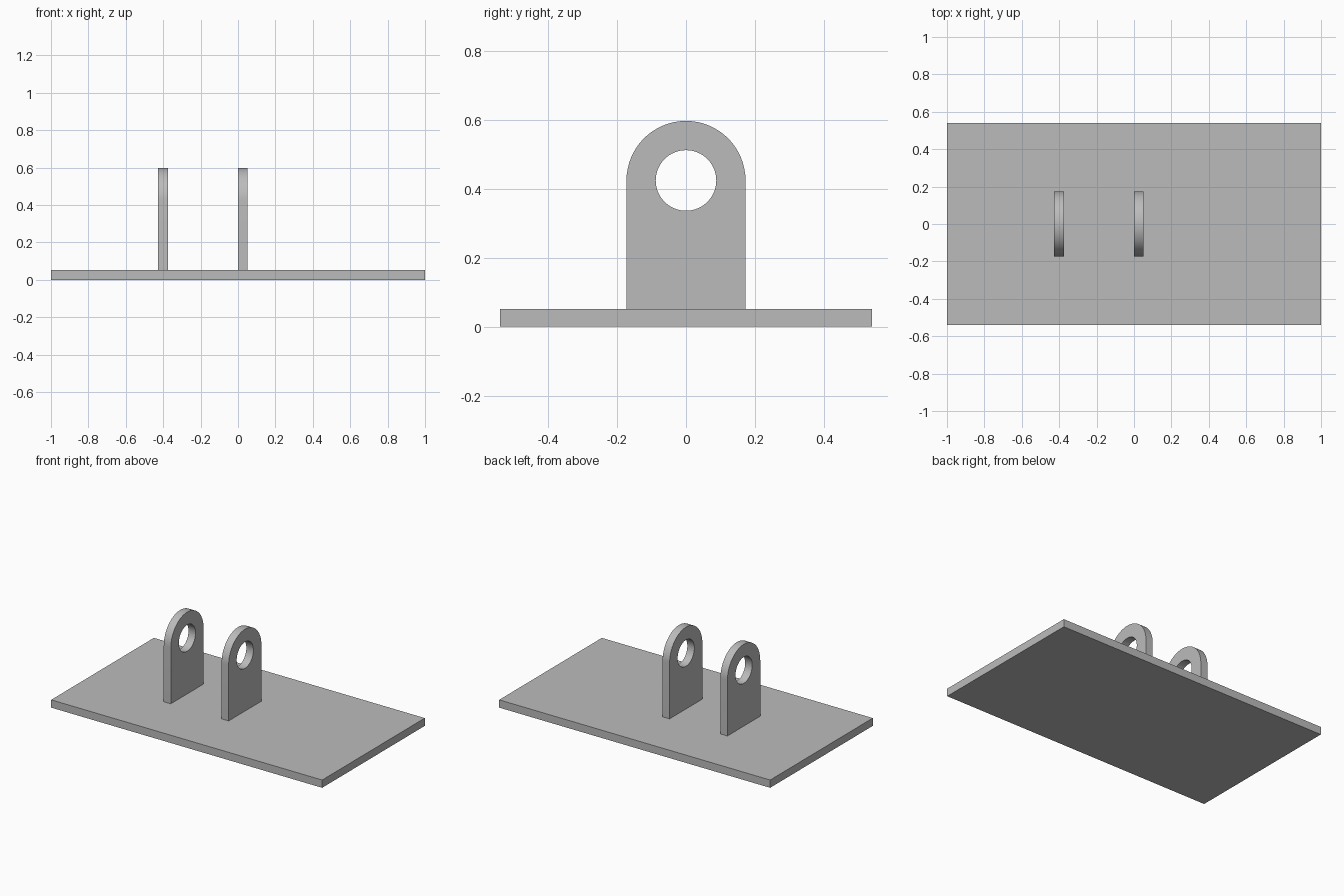
import bpy
import bmesh
from math import pi, sin, cos, radians
from mathutils import Matrix

BASE_W, BASE_D, THICK = 2.0, 1.082, 0.052
LUG_R, HOLE_R, EYE_Z = 0.173, 0.088, 0.425
SEGMENTS = 64

if "Cube" in bpy.data.objects:
    bpy.data.objects.remove(bpy.data.objects["Cube"])

# Single grey metal
metal = bpy.data.materials.new("grey_metal")
metal.use_nodes = True
grey = (0.5, 0.5, 0.5, 1)
metal.diffuse_color = grey
metal.node_tree.nodes["Principled BSDF"].inputs["Base Color"].default_value = grey


def add_object(name, bm):
    bmesh.ops.recalc_face_normals(bm, faces=bm.faces)
    mesh = bpy.data.meshes.new(name)
    bm.to_mesh(mesh)
    bm.free()
    mesh.materials.append(metal)
    obj = bpy.data.objects.new(name, mesh)
    bpy.context.collection.objects.link(obj)
    return obj


def select_only(obj):
    bpy.ops.object.select_all(action='DESELECT')
    obj.select_set(True)
    bpy.context.view_layer.objects.active = obj


def add_lug(name, x):
    # Upright plate with a rounded top, extruded along x
    half = SEGMENTS // 2
    profile = [(-LUG_R, THICK), (LUG_R, THICK)]
    profile += [(LUG_R * cos(pi * i / half), EYE_Z + LUG_R * sin(pi * i / half))
                for i in range(half + 1)]
    bm = bmesh.new()
    face = bm.faces.new([bm.verts.new((x, y, z)) for y, z in profile])
    side = bmesh.ops.extrude_face_region(bm, geom=[face])["geom"]
    verts = [v for v in side if isinstance(v, bmesh.types.BMVert)]
    bmesh.ops.translate(bm, verts=verts, vec=(THICK, 0, 0))
    lug = add_object(name, bm)

    # Round eye cut through the plate
    bm = bmesh.new()
    place = Matrix.Translation((x + THICK / 2, 0, EYE_Z)) @ Matrix.Rotation(pi / 2, 4, 'Y')
    bmesh.ops.create_cone(bm, cap_ends=True, segments=SEGMENTS, radius1=HOLE_R,
                          radius2=HOLE_R, depth=THICK * 3, matrix=place)
    cutter = add_object(name + "_eye_cutter", bm)
    cutter.hide_render = True
    cut = lug.modifiers.new("eye", 'BOOLEAN')
    cut.operation = 'DIFFERENCE'
    cut.solver = 'EXACT'
    cut.object = cutter
    select_only(lug)
    bpy.ops.object.modifier_apply(modifier=cut.name)
    bpy.data.objects.remove(cutter)
    bpy.ops.object.shade_smooth_by_angle(angle=radians(30))


# Flat base plate
bm = bmesh.new()
bmesh.ops.create_cube(bm, size=1, matrix=Matrix.Translation((0, 0, THICK / 2))
                      @ Matrix.Diagonal((BASE_W, BASE_D, THICK, 1)))
add_object("base_plate", bm)

# Pair of lugs
add_lug("right_lug", -0.427)
add_lug("left_lug", 0.0)
